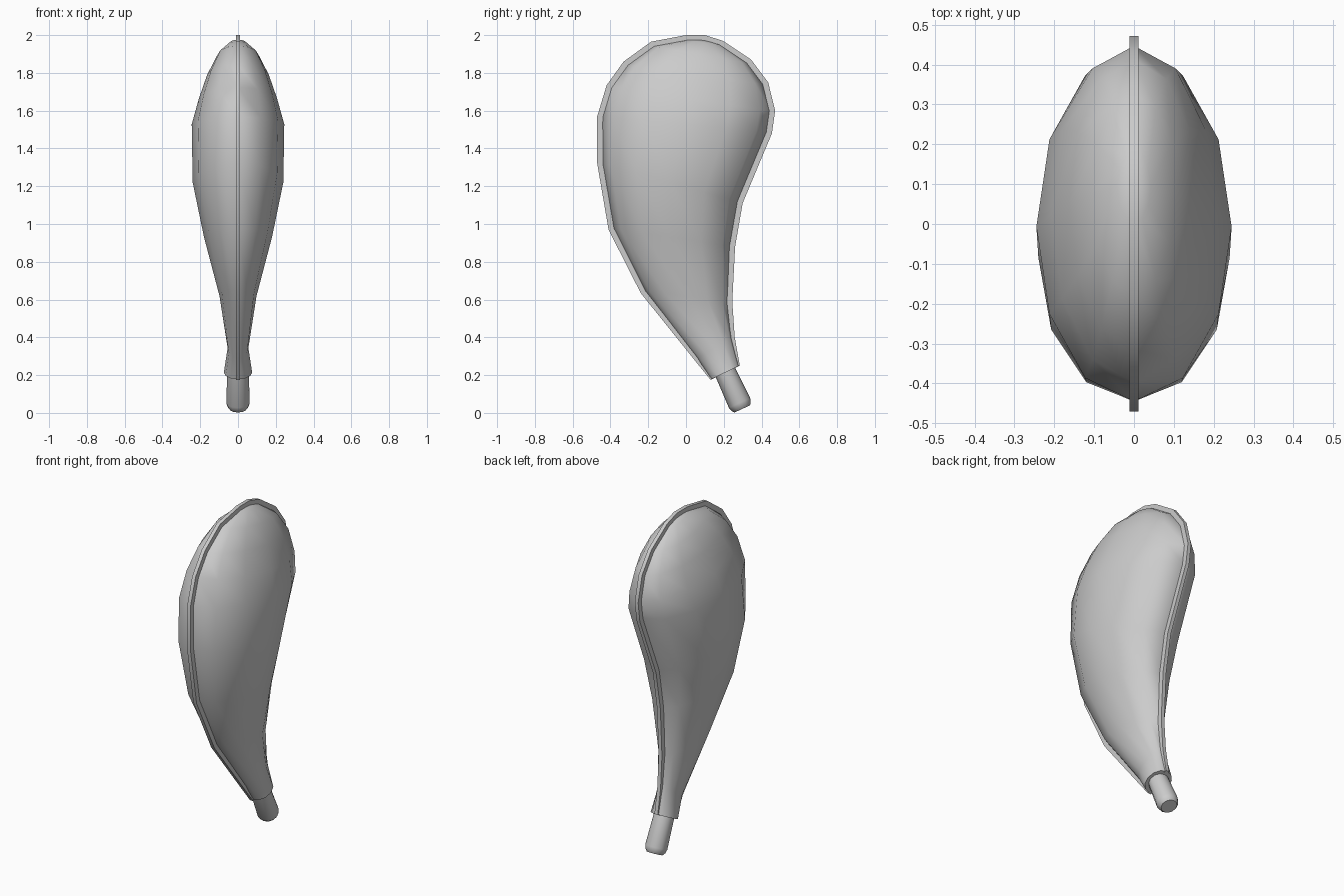
import bpy, bmesh, math
from mathutils import Vector

if "Cube" in bpy.data.objects:
    bpy.data.objects.remove(bpy.data.objects["Cube"])

SIDES = 12

# Outline pairs from the neck to the crown: (front y, z, back y, z, half width, rim height)
SECTIONS = [
    (0.13, 0.175, 0.285, 0.25, 0.075, 0.004),
    (0.045, 0.28, 0.258, 0.40, 0.055, 0.014),
    (-0.24, 0.635, 0.245, 0.59, 0.098, 0.022),
    (-0.41, 0.97, 0.26, 0.88, 0.180, 0.025),
    (-0.47, 1.32, 0.30, 1.11, 0.240, 0.025),
    (-0.47, 1.57, 0.455, 1.48, 0.245, 0.025),
    (-0.42, 1.735, 0.472, 1.60, 0.208, 0.025),
    (-0.33, 1.86, 0.435, 1.75, 0.163, 0.025),
    (-0.185, 1.965, 0.345, 1.87, 0.108, 0.025),
    (0.0, 2.0, 0.195, 1.97, 0.042, 0.025),
]
CROWN = (0.10, 2.0)


def finish(bm, name, angle=40):
    bmesh.ops.recalc_face_normals(bm, faces=bm.faces)
    mesh = bpy.data.meshes.new(name)
    bm.to_mesh(mesh)
    bm.free()
    ob = bpy.data.objects.new(name, mesh)
    bpy.context.collection.objects.link(ob)
    bpy.ops.object.select_all(action='DESELECT')
    ob.select_set(True)
    bpy.context.view_layer.objects.active = ob
    bpy.ops.object.shade_smooth_by_angle(angle=math.radians(angle))
    return ob


def loft(name, rings, pole=None, angle=40):
    """Skin elliptical rings given as (front point, back point, half width)."""
    bm = bmesh.new()
    loops = []
    for a, b, w in rings:
        mid, half = (a + b) / 2, (b - a) / 2
        loops.append([bm.verts.new(mid + half * math.cos(t) + Vector((w * math.sin(t), 0, 0)))
                      for t in (2 * math.pi * i / SIDES for i in range(SIDES))])
    for lo, hi in zip(loops, loops[1:]):
        for i in range(SIDES):
            j = (i + 1) % SIDES
            bm.faces.new((lo[i], lo[j], hi[j], hi[i]))
    bm.faces.new(loops[0])
    if pole:
        tip = bm.verts.new(pole)
        for i in range(SIDES):
            bm.faces.new((loops[-1][i], loops[-1][(i + 1) % SIDES], tip))
    else:
        bm.faces.new(loops[-1])
    return finish(bm, name, angle)


# Outer rim line: up the front, over the crown, down the back
outer = [Vector((0, s[0], s[1])) for s in SECTIONS]
outer += [Vector((0, *CROWN))]
outer += [Vector((0, s[2], s[3])) for s in reversed(SECTIONS)]
heights = [s[5] for s in SECTIONS]
heights = heights + [0.025] + heights[::-1]

# Body line: the rim line moved inwards
inner = []
for i, p in enumerate(outer):
    d = (outer[min(i + 1, len(outer) - 1)] - outer[max(i - 1, 0)]).normalized()
    inner.append(p + Vector((0, d.z, -d.y)) * heights[i])

# Flattened pod body
n = len(SECTIONS)
loft("pod_body", [(inner[i], inner[-1 - i], SECTIONS[i][4]) for i in range(n)], inner[n], 50)

# Thin seam rim around the pod
bm = bmesh.new()
face = bm.faces.new([bm.verts.new(p - Vector((0.011, 0, 0))) for p in outer])
ext = bmesh.ops.extrude_face_region(bm, geom=[face], use_keep_orig=True)
bmesh.ops.translate(bm, vec=(0.022, 0, 0),
                    verts=[v for v in ext["geom"] if isinstance(v, bmesh.types.BMVert)])
finish(bm, "seam_rim", 35)

# Short stem with a rounded end
tip, root = Vector((0, 0.298, 0.021)), Vector((0, 0.19, 0.255))
axis = (root - tip).normalized()
side = Vector((0, axis.z, -axis.y))
rings = []
for dist, r in ((0, 0.045), (0.014, 0.056), (0.035, 0.062), ((root - tip).length, 0.056)):
    c = tip + axis * dist
    rings.append((c - side * r, c + side * r, r))
loft("stem", rings, angle=50)
